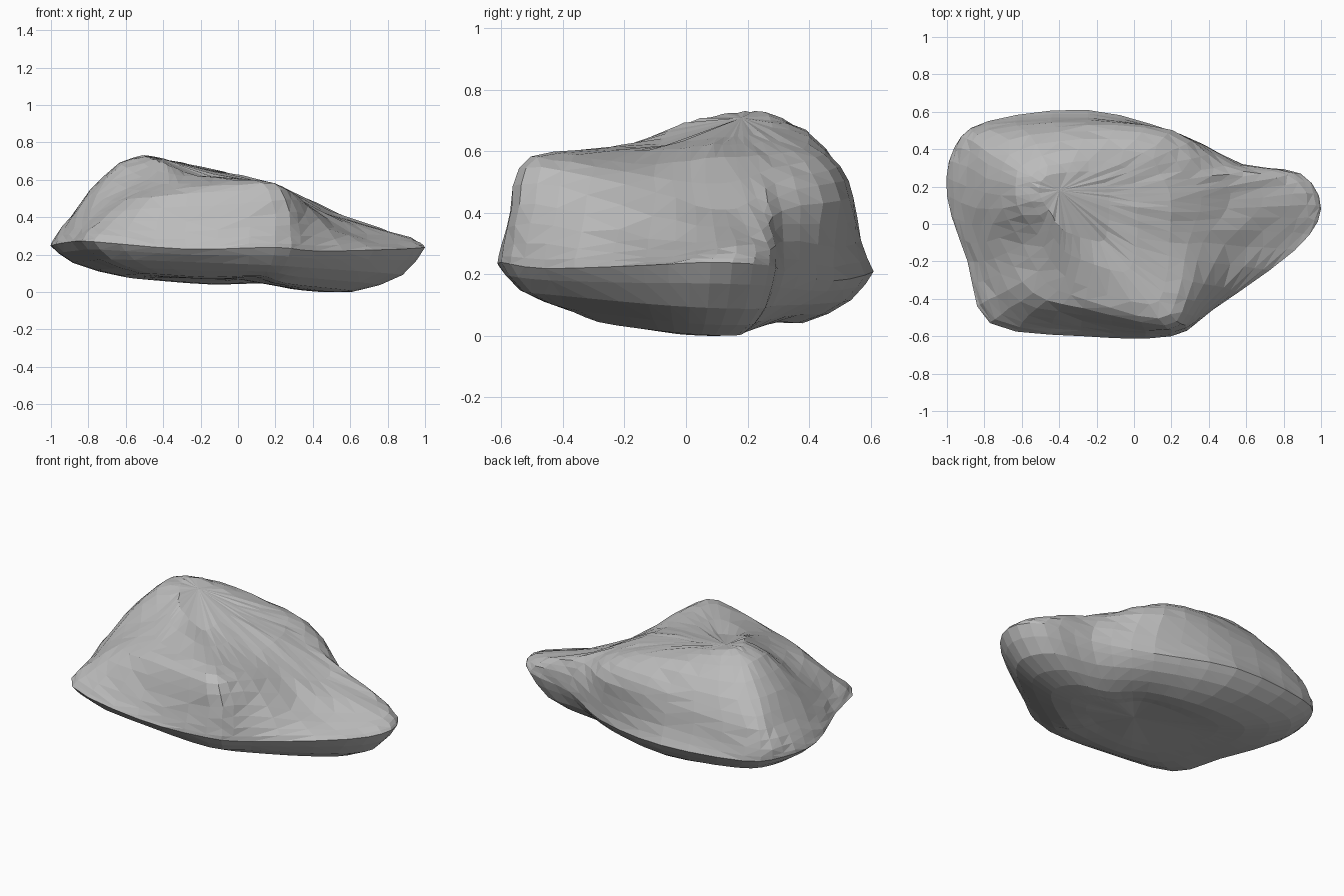
import bpy
import bmesh
import random
from mathutils import Vector

random.seed(4)
SMOOTH_STEPS = 3      # points added between control stations around a ring
LOFT_STEPS = 2        # rings added between control rings

cube = bpy.data.objects.get("Cube")
if cube:
    bpy.data.objects.remove(cube)


def make_material(name, colour):
    material = bpy.data.materials.new(name)
    material.use_nodes = True
    material.diffuse_color = colour
    material.node_tree.nodes["Principled BSDF"].inputs["Base Color"].default_value = colour
    return material


def points(*triples):
    return [Vector(triple) for triple in triples]


def spline(a, b, c, d, t):
    """Catmull-Rom point between b and c."""
    return 0.5 * (2 * b + (c - a) * t + (2 * a - 5 * b + 4 * c - d) * t ** 2
                  + (3 * b - a - 3 * c + d) * t ** 3)


def resample_closed(ring, steps):
    count = len(ring)
    return [spline(ring[i - 1], ring[i], ring[(i + 1) % count], ring[(i + 2) % count], k / steps)
            for i in range(count) for k in range(steps)]


def resample_loft(rings, steps):
    """Add smooth intermediate rings to an open stack of rings."""
    last = len(rings) - 1
    result = []
    for i in range(last):
        group = (rings[max(i - 1, 0)], rings[i], rings[i + 1], rings[min(i + 2, last)])
        for k in range(steps):
            result.append([spline(*column, k / steps) for column in zip(*group)])
    return result + [rings[last]]


def scaled_ring(ring, centre, factor, height):
    """Shrink a ring in plan and give it heights from a rule."""
    result = []
    for p in ring:
        x = centre[0] + (p.x - centre[0]) * factor
        y = centre[1] + (p.y - centre[1]) * factor
        result.append(Vector((x, y, height(x, y))))
    return result


def valley(x):
    """Shallow groove running front to back across the underside."""
    return max(0, .04 - .2 * abs(x - .06))


# Control rings, all starting at the low tongue and running anticlockwise
rim = points(
    (1, .08, .24), (.89, .27, .23), (.58, .32, .21), (.25, .48, .18), (-.25, .61, .21),
    (-.78, .55, .23), (-.96, .41, .25), (-1, .15, .25), (-.89, -.2, .27), (-.77, -.53, .27),
    (-.27, -.6, .23), (.2, -.6, .24), (.42, -.46, .22), (.86, -.14, .23))

ledge = points(
    (.97, .1, .27), (.85, .27, .28), (.56, .32, .31), (.24, .48, .29), (-.25, .565, .31),
    (-.78, .53, .31), (-.95, .41, .31), (-.96, .13, .31), (-.86, -.2, .31), (-.74, -.51, .31),
    (-.28, -.57, .28), (.2, -.59, .3), (.4, -.45, .3), (.76, -.13, .26))

lower_wall = points(
    (.84, .1, .31), (.76, .25, .34), (.48, .31, .41), (.2, .5, .44), (-.25, .545, .45),
    (-.77, .5, .41), (-.88, .39, .41), (-.89, .1, .39), (-.8, -.2, .38), (-.67, -.45, .38),
    (-.28, -.52, .38), (.2, -.57, .42), (.36, -.42, .42), (.6, -.12, .32))

shoulder = points(
    (.5, .08, .41), (.5, .2, .43), (.36, .29, .5), (.16, .46, .54), (-.25, .5, .55),
    (-.67, .45, .54), (-.78, .32, .55), (-.78, .08, .53), (-.68, -.15, .49), (-.54, -.37, .5),
    (-.27, -.45, .53), (.16, -.54, .55), (.28, -.4, .54), (.37, -.1, .47))

crown = points(
    (.2, .06, .58), (.19, .16, .58), (.14, .27, .59), (.05, .38, .61), (-.3, .4, .66),
    (-.56, .34, .68), (-.63, .25, .69), (-.62, .1, .68), (-.52, -.06, .62), (-.41, -.24, .58),
    (-.25, -.34, .58), (.08, -.43, .6), (.17, -.31, .58), (.19, -.1, .56))

# Rings made by rule: the peak above the crown and the rounded underside
peak_centre = (-.4, .18)
peak = scaled_ring(crown, peak_centre, .45,
                   lambda x, y: .61 - .21 * x + .07 * y + .3 * min(0, y))
belly_edge = scaled_ring(rim, (0, 0), .88, lambda x, y: .13 - .04 * x - .04 * y)
belly = scaled_ring(rim, (0, 0), .62, lambda x, y: .05 - .07 * x - .05 * y + valley(x))
belly_floor = scaled_ring(rim, (0, 0), .36, lambda x, y: .045 - .09 * x - .03 * y + valley(x))

# Loft the two halves separately so that the rim stays a hard edge
under = resample_loft([belly_floor, belly, belly_edge, rim], LOFT_STEPS)[:-1]
upper = resample_loft([rim, ledge, lower_wall, shoulder, crown, peak], LOFT_STEPS)
stack = [resample_closed(ring, SMOOTH_STEPS) for ring in under + upper]

# Small irregularities on the upper stone
for ring in stack[len(under) + 1:]:
    for p in ring:
        p += Vector([random.uniform(-.004, .004) for axis in range(3)])

bm = bmesh.new()
loops = [[bm.verts.new(p) for p in ring] for ring in stack]
for low, high in zip(loops, loops[1:]):
    for i in range(len(low)):
        j = (i + 1) % len(low)
        bm.faces.new((low[i], low[j], high[j], high[i]))

# Close the peak and the underside with fans
for loop, tip in ((loops[0], (0, 0, .07)), (loops[-1], (*peak_centre, .71))):
    centre = bm.verts.new(tip)
    for i, vert in enumerate(loop):
        bm.faces.new((vert, loop[(i + 1) % len(loop)], centre))

bmesh.ops.triangulate(bm, faces=bm.faces[:], quad_method="SHORT_EDGE")
bmesh.ops.recalc_face_normals(bm, faces=bm.faces[:])

# Rest the stone on the ground
ground = min(v.co.z for v in bm.verts)
bmesh.ops.translate(bm, verts=bm.verts[:], vec=(0, 0, -ground))

mesh = bpy.data.meshes.new("boulder")
bm.to_mesh(mesh)
bm.free()
mesh.materials.append(make_material("stone grey", (.5, .5, .5, 1)))
boulder = bpy.data.objects.new("boulder", mesh)
bpy.context.scene.collection.objects.link(boulder)
